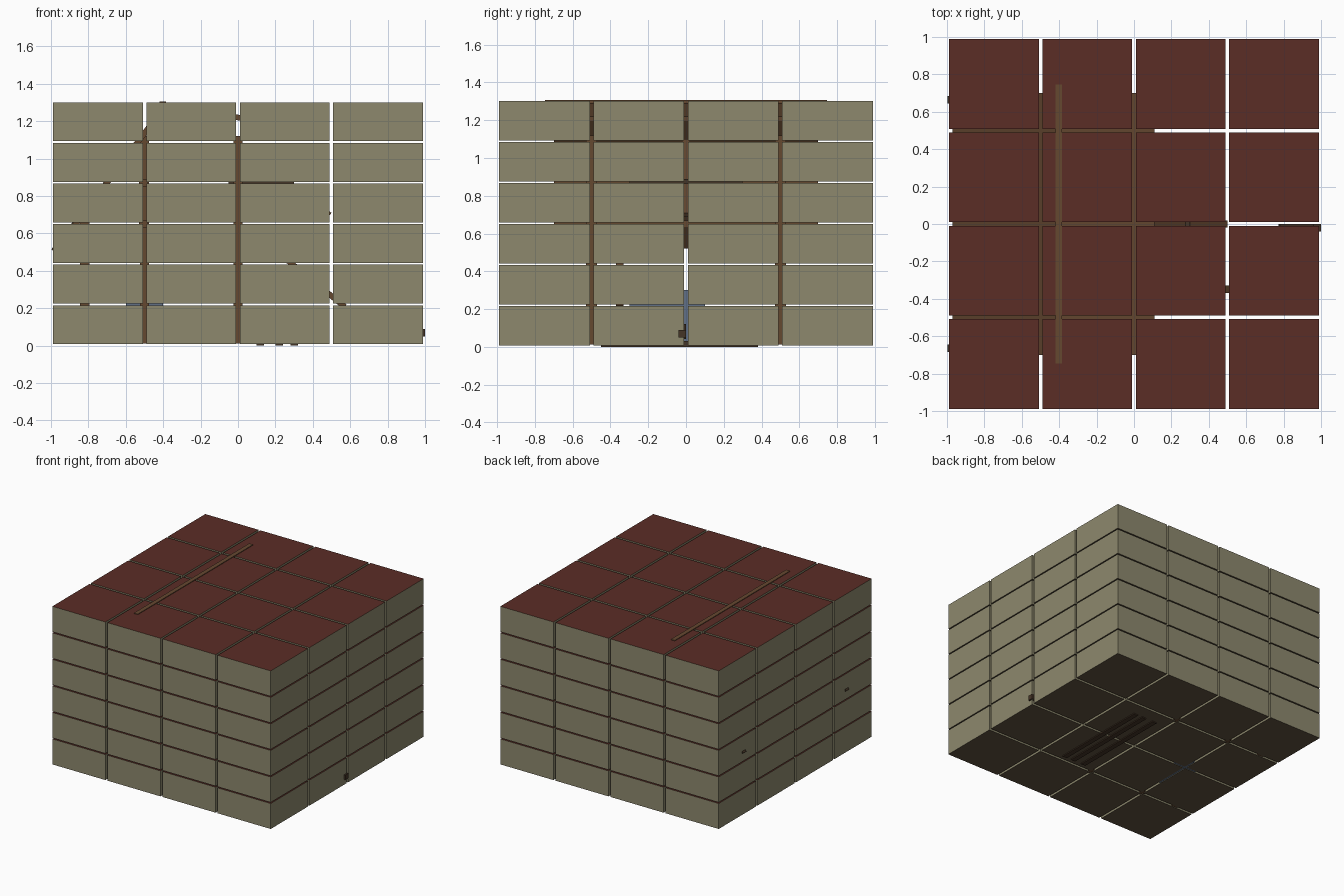
import bpy, math
from mathutils import Matrix

if "Cube" in bpy.data.objects:
    bpy.data.objects.remove(bpy.data.objects["Cube"])


def material(name, rgb):
    m = bpy.data.materials.new(name)
    m.diffuse_color = (*rgb, 1)
    m.use_nodes = True
    m.node_tree.nodes["Principled BSDF"].inputs["Base Color"].default_value = m.diffuse_color
    return m


OLIVE = material("olive", (0.27, 0.25, 0.155))
RED = material("red", (0.105, 0.026, 0.019))
EARTH = material("earth", (0.12, 0.085, 0.05))
WOOD = material("wood", (0.13, 0.065, 0.03))
DARK = material("dark_wood", (0.06, 0.035, 0.02))
BLUE = material("blue_grey", (0.12, 0.16, 0.24))

FACES = [(0, 3, 2, 1), (4, 5, 6, 7), (0, 1, 5, 4), (1, 2, 6, 5), (2, 3, 7, 6), (3, 0, 4, 7)]


def box(name, x, y, z, mats):
    """Box from (min, max) ranges; mats = bottom, top, side or a single one."""
    v = [(x[i], y[j], z[k]) for k in (0, 1) for i, j in ((0, 0), (1, 0), (1, 1), (0, 1))]
    me = bpy.data.meshes.new(name)
    me.from_pydata(v, [], FACES)
    for m in mats:
        me.materials.append(m)
    for i, p in enumerate(me.polygons):
        p.material_index = min(i, 2, len(mats) - 1)
    ob = bpy.data.objects.new(name, me)
    bpy.context.collection.objects.link(ob)
    return ob


def beam(name, a, b, width, thick, mat):
    """Plank in the xz plane from a to b; width is its (min, max) in y."""
    dx, dz = b[0] - a[0], b[1] - a[1]
    ob = box(name, (0, math.hypot(dx, dz)), width, (-thick, 0), [mat])
    ob.data.transform(Matrix.Translation((a[0], 0, a[1])) @
                      Matrix.Rotation(-math.atan2(dz, dx), 4, 'Y'))
    return ob


# grid of separate blocks: red tops, olive sides, earth undersides
centres = (-0.7485, -0.2495, 0.2495, 0.7485)
h = 0.24
for cx in centres:
    for cy in centres:
        for k in range(6):
            z0 = 0.008 + 0.217 * k
            box("grid_block", (cx - h, cx + h), (cy - h, cy + h), (z0, z0 + 0.208),
                [EARTH, RED, OLIVE])

# shelter hidden inside the grid: ridge and two roof slopes
box("ridge_beam", (-0.42, -0.385), (-0.745, 0.745), (1.26, 1.306), [WOOD])
beam("back_roof", (-0.97, 0.54), (-0.41, 1.28), (-0.7, 0.7), 0.03, WOOD)
beam("front_roof", (-0.40, 1.29), (0.11, 1.22), (-0.7, 0.7), 0.03, WOOD)

# rafter ends poking through the left side
for s in (-1, 1):
    y = 0.665 * s
    beam("rafter", (-0.998, 0.515), (-0.41, 1.27), (y - 0.02, y + 0.02), 0.02, DARK)

# posts and cross rails
for y in (-0.5, 0.5):
    for x in (-0.82, -0.5, 0.0):
        top = 0.7 if x < -0.6 else 1.12
        box("post", (x - 0.025, x + 0.025), (y - 0.03, y + 0.03), (0.012, top), [WOOD])
for z in (0.65, 0.87):
    box("cross_rail", (-0.53, -0.48), (-0.7, 0.7), (z - 0.02, z + 0.02), [WOOD])

# table, stored bundle and leaning front poles
box("table_top", (-0.05, 0.3), (-0.3, 0.3), (0.85, 0.885), [DARK])
box("bundle", (-0.6, -0.4), (-0.3, 0.1), (0.012, 0.3), [BLUE])
beam("leaning_pole", (0.0, 1.1), (0.5, 0.71), (-0.02, 0.02), 0.03, WOOD)
beam("side_pole", (0.05, 0.65), (0.58, 0.22), (-0.37, -0.33), 0.03, WOOD)

# planks just showing through the underside
for x in (0.12, 0.22, 0.30):
    box("floor_plank", (x - 0.02, x + 0.02), (-0.45, 0.38), (0.0, 0.03), [DARK])

# hook at the right side
beam("hook", (0.78, 0.12), (0.985, 0.07), (-0.035, 0.0), 0.03, DARK)
box("hook_tip", (0.96, 1.0), (-0.04, 0.0), (0.05, 0.09), [DARK])
